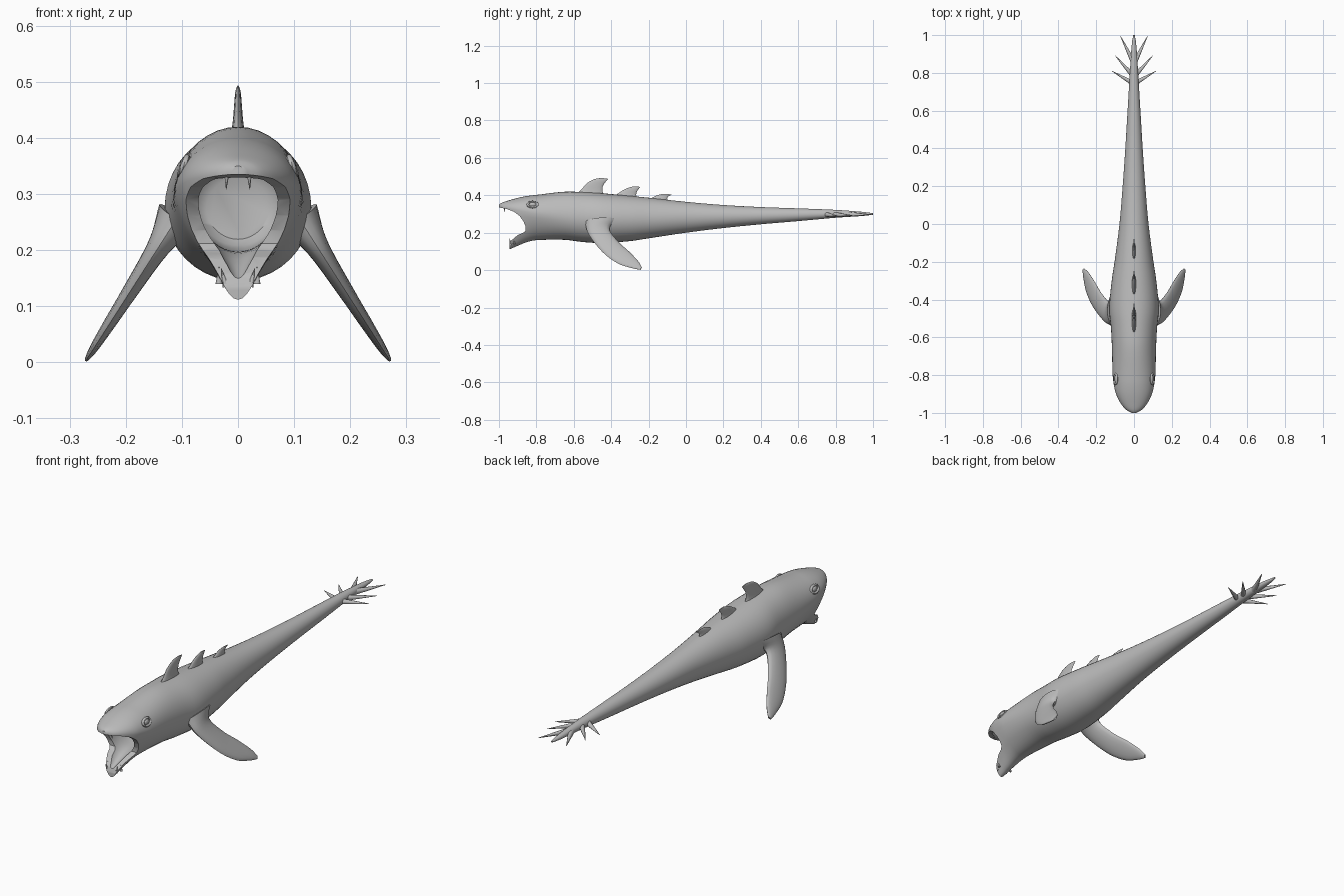
import bpy, bmesh, math
from mathutils import Vector, Matrix

if "Cube" in bpy.data.objects:
    bpy.data.objects.remove(bpy.data.objects["Cube"])

skin = bpy.data.materials.new("grey skin")
skin.diffuse_color = (0.5, 0.5, 0.5, 1)
skin.use_nodes = True
skin.node_tree.nodes["Principled BSDF"].inputs["Base Color"].default_value = skin.diffuse_color


def finish(name, bm, helper=False):
    """Turn a bmesh into a smooth shaded object."""
    bmesh.ops.recalc_face_normals(bm, faces=bm.faces)
    me = bpy.data.meshes.new(name)
    bm.to_mesh(me)
    bm.free()
    ob = bpy.data.objects.new(name, me)
    bpy.context.collection.objects.link(ob)
    me.materials.append(skin)
    ob.hide_render = helper
    smooth(ob)
    return ob


def smooth(ob):
    bpy.ops.object.select_all(action='DESELECT')
    ob.select_set(True)
    bpy.context.view_layer.objects.active = ob
    bpy.ops.object.shade_smooth_by_angle(angle=math.radians(45))


def loft(name, rings, helper=False):
    """Skin a list of equal-length rings and cap both ends."""
    bm = bmesh.new()
    rows = [[bm.verts.new(p) for p in r] for r in rings]
    n = len(rows[0])
    for a, b in zip(rows, rows[1:]):
        for i in range(n):
            j = (i + 1) % n
            bm.faces.new((a[i], a[j], b[j], b[i]))
    bm.faces.new(rows[0])
    bm.faces.new(rows[-1][::-1])
    return finish(name, bm, helper)


def spline(rows, t):
    """Smooth interpolation of table rows (key, values...) at t."""
    t = min(max(t, rows[0][0]), rows[-1][0])
    k = max(i for i in range(len(rows) - 1) if rows[i][0] <= t)

    def slope(i, c):
        a, b = rows[max(i - 1, 0)], rows[min(i + 1, len(rows) - 1)]
        return (b[c] - a[c]) / (b[0] - a[0])
    p, q = rows[k], rows[k + 1]
    h = q[0] - p[0]
    u = (t - p[0]) / h
    return [(2*u**3 - 3*u*u + 1) * p[c] + (u**3 - 2*u*u + u) * h * slope(k, c)
            + (3*u*u - 2*u**3) * q[c] + (u**3 - u*u) * h * slope(k + 1, c)
            for c in range(1, len(p))]


# Body table: y, half width, top, widest height, bottom, jaw pinch
BODY = [(-1.0, .012, .35, .338, .11, .3), (-.985, .04, .36, .335, .11, .3),
        (-.95, .07, .372, .33, .11, .3), (-.9, .095, .386, .32, .13, .3),
        (-.85, .107, .396, .31, .15, .25), (-.8, .113, .402, .30, .16, .2),
        (-.65, .117, .419, .285, .162, .05), (-.55, .122, .417, .28, .15, 0),
        (-.45, .131, .411, .275, .145, 0), (-.3, .118, .397, .275, .155, 0),
        (-.2, .103, .387, .275, .17, 0), (0, .077, .365, .283, .2, 0),
        (.2, .06, .348, .287, .225, 0), (.4, .046, .337, .29, .245, 0),
        (.6, .034, .33, .295, .262, 0), (.8, .022, .322, .3, .28, 0),
        (.95, .012, .311, .3, .29, 0), (1.0, .004, .304, .3, .296, 0)]
SEG = 40


def body_ring(y, inset=0, shrink=1):
    w, top, mid, bot, pinch = spline(BODY, y)
    if inset:
        w, top, bot = max(w - .6 * inset, .01), top - inset, bot + inset
        mid = min(mid, top - .01)
        c = .25
        w, top, mid, bot = w*shrink, c+(top-c)*shrink, c+(mid-c)*shrink, c+(bot-c)*shrink
    pts = []
    for i in range(SEG):
        a = 2 * math.pi * i / SEG
        s, x = math.sin(a), w * math.cos(a)
        z = mid + s * ((top - mid) if s > 0 else (mid - bot))
        pts.append((x * (1 - pinch * max(0, -s)), y, z))
    return pts


ys = [-1 + .2 * (i / 24) ** 1.4 for i in range(24)] + [-.8 + 1.8 * i / 60 for i in range(61)]
body = loft("body", [body_ring(y) for y in ys])

# Mouth gap seen from the side, and the throat hollow behind it
GAP = [(-1.1, .33), (-1.0, .335), (-.96, .327), (-.92, .312), (-.89, .29), (-.87, .262),
       (-.858, .235), (-.857, .212), (-.87, .2), (-.9, .187), (-.925, .166),
       (-.938, .155), (-.945, .135), (-.945, 0), (-1.1, 0)]
gap = loft("mouth_gap_cutter", [[(x, y, z) for y, z in GAP] for x in (-.3, .3)], True)
hollow = [(-.972 + .022 * i, 1) for i in range(11)] + [(-.71, .93), (-.69, .82), (-.675, .6)]
throat = loft("throat_cutter", [body_ring(y, .036, s) for y, s in hollow], True)
for cutter in (gap, throat):
    mod = body.modifiers.new("mouth", 'BOOLEAN')
    mod.operation, mod.solver, mod.object = 'DIFFERENCE', 'EXACT', cutter
    bpy.context.view_layer.objects.active = body
    bpy.ops.object.modifier_apply(modifier=mod.name)
    bpy.data.objects.remove(cutter)
smooth(body)


def fin(name, stations, place, normal):
    """Blade from (lead y, lead z, trail y, trail z, half thickness) stations."""
    table = [(i, *s) for i, s in enumerate(stations)]
    n, rings, steps = Vector(normal).normalized(), [], 5 * (len(table) - 1)
    for k in range(steps + 1):
        ly, lz, ty, tz, th = spline(table, k / 5)
        a, b = Vector(place(ly, lz)), Vector(place(ty, tz))
        rings.append([(a + b) / 2 + (a - b) / 2 * math.cos(t) + n * th * math.sin(t)
                      for t in (2 * math.pi * i / 16 for i in range(16))])
    return loft(name, rings)


# Pectoral fins, sweeping down and back
FLIPPER = [(-.54, .255, -.36, .265, .04), (-.52, .19, -.41, .222, .021),
           (-.445, .095, -.362, .152, .014), (-.365, .036, -.305, .1, .011),
           (-.29, .011, -.256, .048, .008), (-.245, .002, -.236, .014, .004)]
for side, word in ((-1, "left"), (1, "right")):
    fin(word + "_flipper", FLIPPER, lambda y, z: (side * (.273 - .64 * z), y, z), (side, 0, .64))

# Dorsal fins, shrinking toward the tail
DORSALS = [[(-.60, .395, -.43, .39, .016), (-.562, .428, -.446, .42, .01),
            (-.53, .464, -.444, .45, .007), (-.49, .486, -.428, .474, .005),
            (-.45, .493, -.416, .488, .002)],
           [(-.40, .385, -.25, .37, .014), (-.36, .412, -.266, .4, .009),
            (-.32, .436, -.26, .424, .006), (-.28, .448, -.244, .445, .002)],
           [(-.21, .37, -.085, .355, .012), (-.175, .39, -.1, .378, .008),
            (-.145, .403, -.095, .393, .005), (-.11, .408, -.075, .404, .002)]]
for i, rows in enumerate(DORSALS):
    fin("dorsal_fin_%d" % (i + 1), rows, lambda y, z: (0, y, z), (1, 0, 0))


def spike(name, base, tip, radius, sides=10):
    """Cone from base to tip."""
    base, tip = Vector(base), Vector(tip)
    d = tip - base
    bm = bmesh.new()
    bmesh.ops.create_cone(bm, cap_ends=True, segments=sides, radius1=radius,
                          radius2=radius * .08, depth=d.length,
                          matrix=Matrix.Translation((base + tip) / 2)
                          @ d.to_track_quat('Z', 'Y').to_matrix().to_4x4())
    return finish(name, bm)


for side, word in ((-1, "left"), (1, "right")):
    # Tail spikes
    for i, (by, tx, ty, tz) in enumerate([(.745, .117, .81, .29), (.785, .1, .892, .292),
                                          (.86, .072, .995, .297)]):
        spike("%s_tail_spike_%d" % (word, i + 1), (side * .005, by, .298),
              (side * tx, ty, tz), .014)
    # Teeth
    spike(word + "_upper_tooth", (side * .02, -.972, .338), (side * .021, -.968, .308), .005, 8)
    spike(word + "_lower_front_tooth", (side * .022, -.938, .135), (side * .03, -.942, .168), .006, 8)
    spike(word + "_lower_back_tooth", (side * .034, -.918, .14), (side * .034, -.922, .17), .006, 8)
    # Eyeball with a raised lid around it
    bm = bmesh.new()
    bmesh.ops.create_uvsphere(bm, u_segments=20, v_segments=12, radius=1, matrix=Matrix.Translation(
        (side * .094, -.82, .35)) @ Matrix.Diagonal((.01, .02, .013, 1)))
    finish(word + "_eye", bm)
    lid = []
    for k in range(25):
        t = 2 * math.pi * k / 24
        c = Vector((side * (.097 - .006 * math.sin(t)), -.82 + .026 * math.cos(t), .35 + .015 * math.sin(t)))
        out = Vector((0, math.cos(t), math.sin(t)))
        lid.append([c + out * .006 * math.cos(u) + Vector((side * .006 * math.sin(u), 0, 0))
                    for u in (math.pi * j / 4 for j in range(8))])
    loft(word + "_eyelid", lid)
